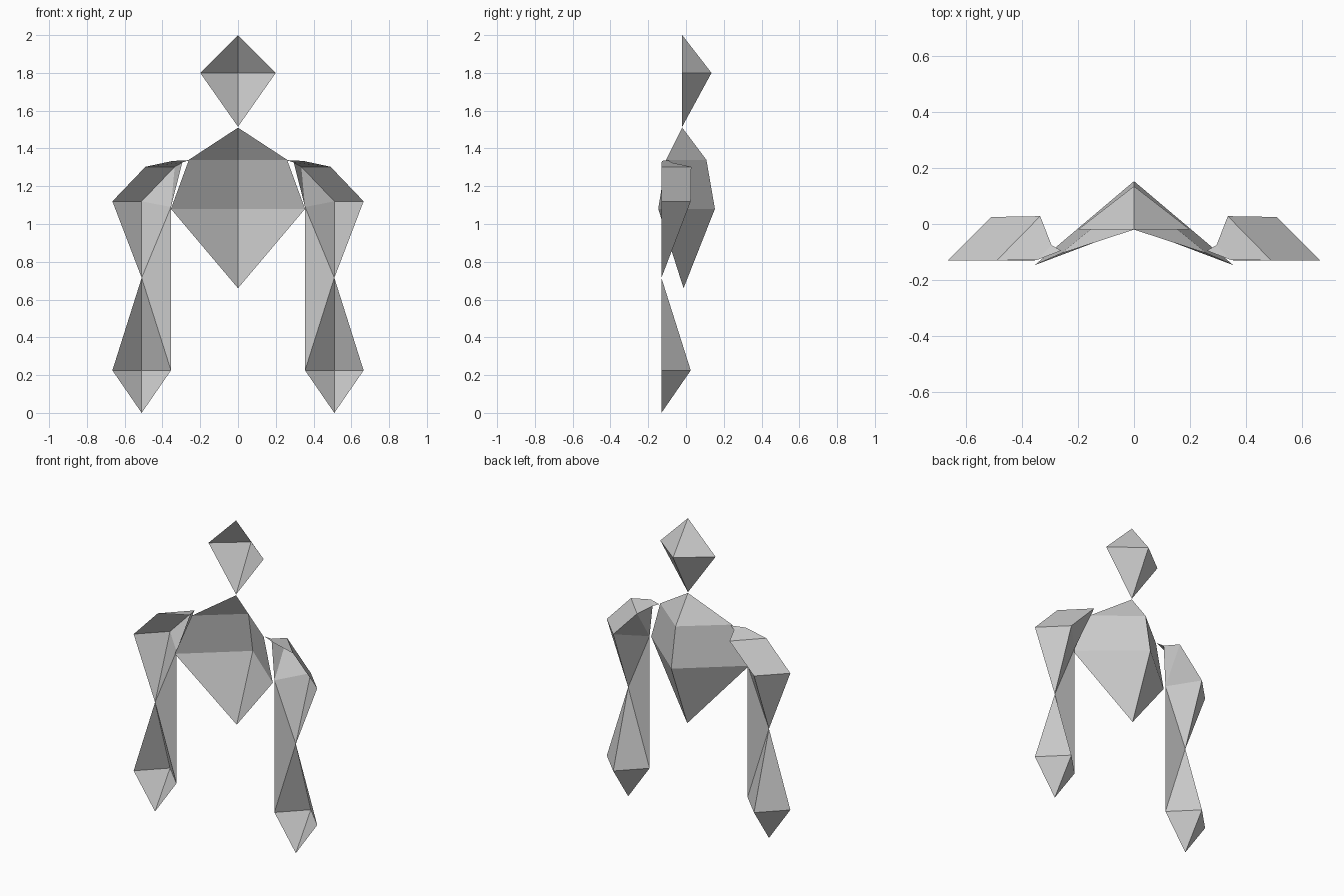
import bpy, bmesh
from mathutils import Vector

if "Cube" in bpy.data.objects:
    bpy.data.objects.remove(bpy.data.objects["Cube"])


def shell(name, pts, faces, core):
    """Open faceted half-shell on the +x side, mirrored; normals face away from core."""
    bm = bmesh.new()
    v = {k: bm.verts.new(p) for k, p in pts.items()}
    for f in faces:
        bm.faces.new([v[k] for k in f])
    bm.normal_update()
    for f in bm.faces:
        if f.normal.dot(f.calc_center_median() - Vector(core)) < 0:
            f.normal_flip()
    me = bpy.data.meshes.new(name)
    bm.to_mesh(me)
    bm.free()
    ob = bpy.data.objects.new(name, me)
    bpy.context.collection.objects.link(ob)
    m = ob.modifiers.new("Mirror", 'MIRROR')
    m.use_clip = True
    return ob


# Head: open-fronted diamond
shell("head", {
    't': (0, -.02, 2), 's': (.2, -.02, 1.8),
    'k': (0, .135, 1.8), 'b': (0, -.02, 1.515)},
    ['tsk', 'bks'], (0, -.02, 1.8))

# Torso: open-fronted shield, ridge along the back
shell("torso", {
    't': (0, -.02, 1.51), 's': (.26, -.105, 1.34), 'k': (0, .108, 1.34),
    'w': (.355, -.147, 1.08), 'c': (0, .153, 1.08), 'b': (0, -.013, .66)},
    ['tsk', 'kswc', 'cwb'], (0, -.1, 1.1))

# Upper arm: shoulder cap tapering to the elbow
shell("upper_arms", {
    'e': (.51, -.13, .715), 'o': (.665, -.13, 1.12), 'm': (.51, .025, 1.12),
    'i': (.355, -.13, 1.09), 'a': (.49, -.13, 1.303), 'b': (.335, .028, 1.303),
    'c': (.295, -.075, 1.325), 'd': (.345, -.128, 1.334), 't': (.26, -.095, 1.338)},
    ['eom', 'emi', 'omba', 'mib', 'bic', 'abcd', 'ctd'], (.48, -.13, 1.1))

# Forearm: tapered shell ending in a pointed hand
shell("forearms", {
    'e': (.51, -.13, .715), 'o': (.665, -.13, .225), 'm': (.51, .025, .225),
    'i': (.355, -.13, .225), 'h': (.51, -.13, 0)},
    ['eom', 'emi', 'hom', 'hmi'], (.51, -.13, .3))

# Inner web joining upper arm and forearm
shell("inner_arm_webs", {
    'u': (.355, -.13, 1.09), 'e': (.51, -.13, .715), 'l': (.355, -.13, .225)},
    ['uel'], (.42, -.3, .7))
